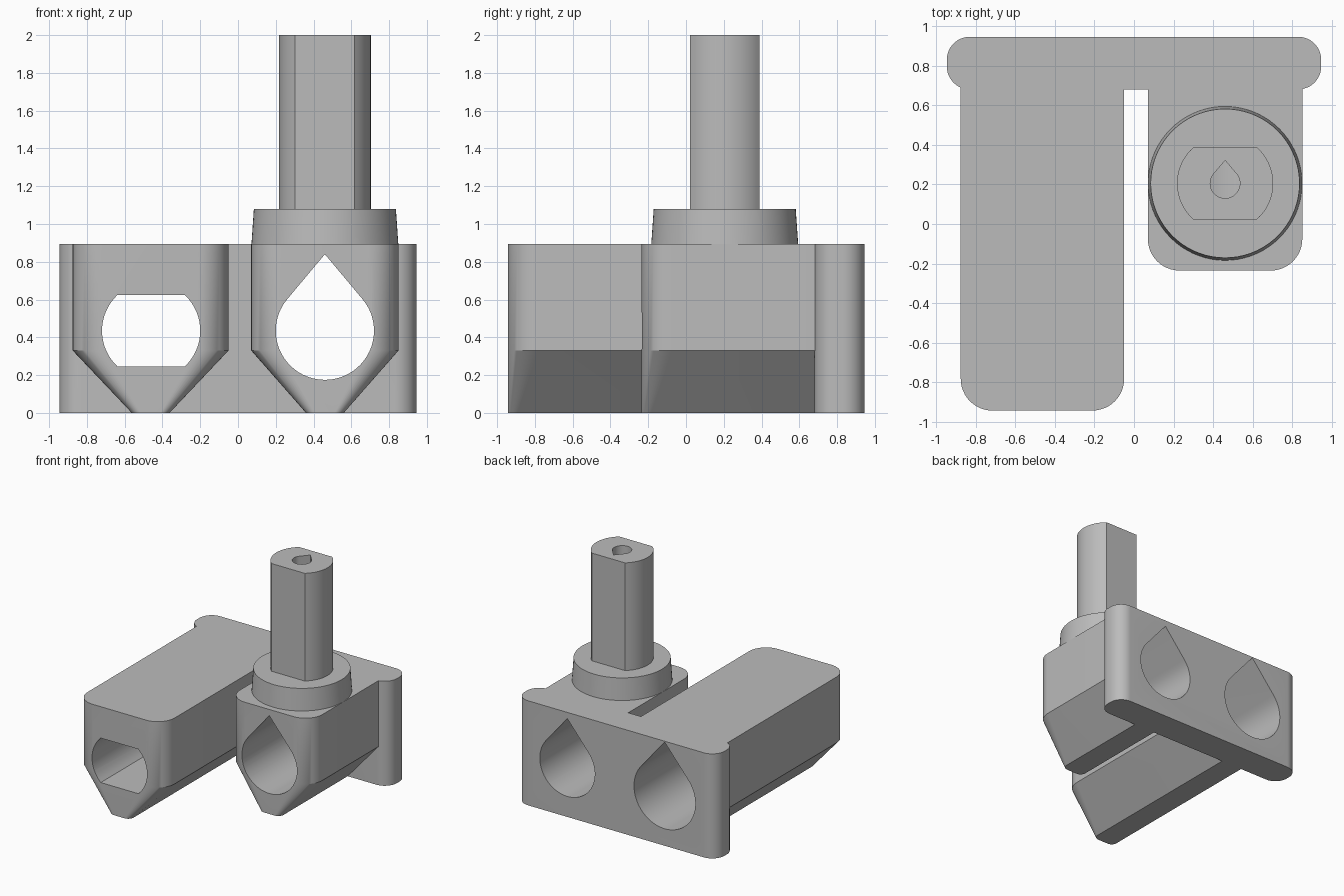
import bpy, bmesh, math

cube = bpy.data.objects.get("Cube")
if cube:
    bpy.data.objects.remove(cube, do_unlink=True)

grey = bpy.data.materials.new("plain grey")
grey.use_nodes = True
grey.diffuse_color = (0.5, 0.5, 0.5, 1)
grey.node_tree.nodes["Principled BSDF"].inputs["Base Color"].default_value = (0.5, 0.5, 0.5, 1)

TOP = 0.893        # top of the bracket
BORE_Z = 0.435     # height of both bores
POST_X, POST_Y = 0.46, 0.205
SOCKET_X = -0.46


def loft(name, loops):
    """Closed solid through matching loops of points."""
    bm = bmesh.new()
    rings = [[bm.verts.new(p) for p in loop] for loop in loops]
    n = len(rings[0])
    for a, b in zip(rings, rings[1:]):
        for i in range(n):
            j = (i + 1) % n
            bm.faces.new((a[i], a[j], b[j], b[i]))
    bm.faces.new(rings[0])
    bm.faces.new(rings[-1])
    bmesh.ops.recalc_face_normals(bm, faces=bm.faces)
    mesh = bpy.data.meshes.new(name)
    bm.to_mesh(mesh)
    bm.free()
    mesh.materials.append(grey)
    obj = bpy.data.objects.new(name, mesh)
    bpy.context.collection.objects.link(obj)
    return obj


def arc(cx, cy, r, start, end, steps):
    return [(cx + r * math.cos(a), cy + r * math.sin(a))
            for a in (math.radians(start + (end - start) * i / steps) for i in range(steps + 1))]


def circle(r, steps=72):
    return arc(0, 0, r, 0, 360, steps)[:-1]


def teardrop(r, tip):
    """Circle with a tangent point on its +v side."""
    a = math.degrees(math.acos(r / tip))
    return arc(0, 0, r, 90 + a, 450 - a, 56) + [(0, tip)]


def two_flats(r, flat):
    """Circle cut by two parallel flats."""
    a = math.degrees(math.asin(flat / r))
    return arc(0, 0, r, -a, a, 16) + arc(0, 0, r, 180 - a, 180 + a, 16)


def along_y(pts, x, z, y):
    return [(x + u, y, z + v) for u, v in pts]


def along_z(pts, x, y, z):
    return [(x + u, y + v, z) for u, v in pts]


def arm(name, cx, half, front, back):
    """Round-cornered block tapering to a narrow keel."""
    def outline(w, r):
        return (arc(cx - w + r, front + r, r, 180, 270, 12)
                + arc(cx + w - r, front + r, r, 270, 360, 12)
                + [(cx + w, back), (cx - w, back)])
    levels = ((0, 0.1, 0.05), (0.33, half, 0.16), (TOP, half, 0.16))
    return loft(name, [[(x, y, z) for x, y in outline(w, r)] for z, w, r in levels])


def boolean(target, tool, operation):
    mod = target.modifiers.new(operation.lower(), "BOOLEAN")
    mod.operation = operation
    mod.solver = "EXACT"
    mod.object = tool
    bpy.context.view_layer.objects.active = target
    bpy.ops.object.modifier_apply(modifier=mod.name)


def discard(*objects):
    for obj in objects:
        bpy.data.objects.remove(obj, do_unlink=True)


# Back plate with rounded ends
r = 0.115
plate_outline = []
for x, y, start in ((0.945 - r, 0.945 - r, 0), (r - 0.945, 0.945 - r, 90),
                    (r - 0.945, 0.68 + r, 180), (0.945 - r, 0.68 + r, 270)):
    plate_outline += arc(x, y, r, start, start + 90, 12)
bracket = loft("bracket", [along_z(plate_outline, 0, 0, z) for z in (0, TOP)])

# Long socket arm and short post arm, joined to the plate
arms = (arm("socket_arm", -0.4625, 0.4125, -0.942, 0.8),
        arm("post_arm", POST_X, 0.39, -0.235, 0.8))
for part in arms:
    boolean(bracket, part, "UNION")
discard(*arms)

# Bores: pointed bore in the post arm, pointed then flat-sided bore in the socket arm
bores = (
    loft("post_bore", [along_y(teardrop(0.26, 0.405), POST_X, BORE_Z, y) for y in (-1.2, 1.2)]),
    loft("socket_bore", [along_y(teardrop(0.29, 0.45), SOCKET_X, BORE_Z, y) for y in (0, 1.2)]),
    loft("socket_key", [along_y(two_flats(0.26, 0.19), SOCKET_X, BORE_Z, y) for y in (-1.2, 0.1)]),
)
for bore in bores:
    boolean(bracket, bore, "DIFFERENCE")

# Tapered collar and flat-sided post
collar = loft("collar", [along_z(circle(rad), POST_X, POST_Y, z)
                         for rad, z in ((0.389, TOP - 0.003), (0.376, 1.08))])
post = loft("post", [along_z(two_flats(0.243, 0.185), POST_X, POST_Y, z) for z in (1.08, 2)])

# Small pointed channel down the post
channel = loft("channel", [along_z(teardrop(0.075, 0.116), POST_X, POST_Y, z) for z in (0.5, 2.2)])
for part in (bracket, collar, post):
    boolean(part, channel, "DIFFERENCE")
discard(channel, *bores)

# Smooth the curved walls and keep the edges crisp
bpy.ops.object.select_all(action="DESELECT")
for part in (bracket, collar, post):
    part.select_set(True)
bpy.context.view_layer.objects.active = bracket
bpy.ops.object.shade_smooth_by_angle(angle=math.radians(25))
